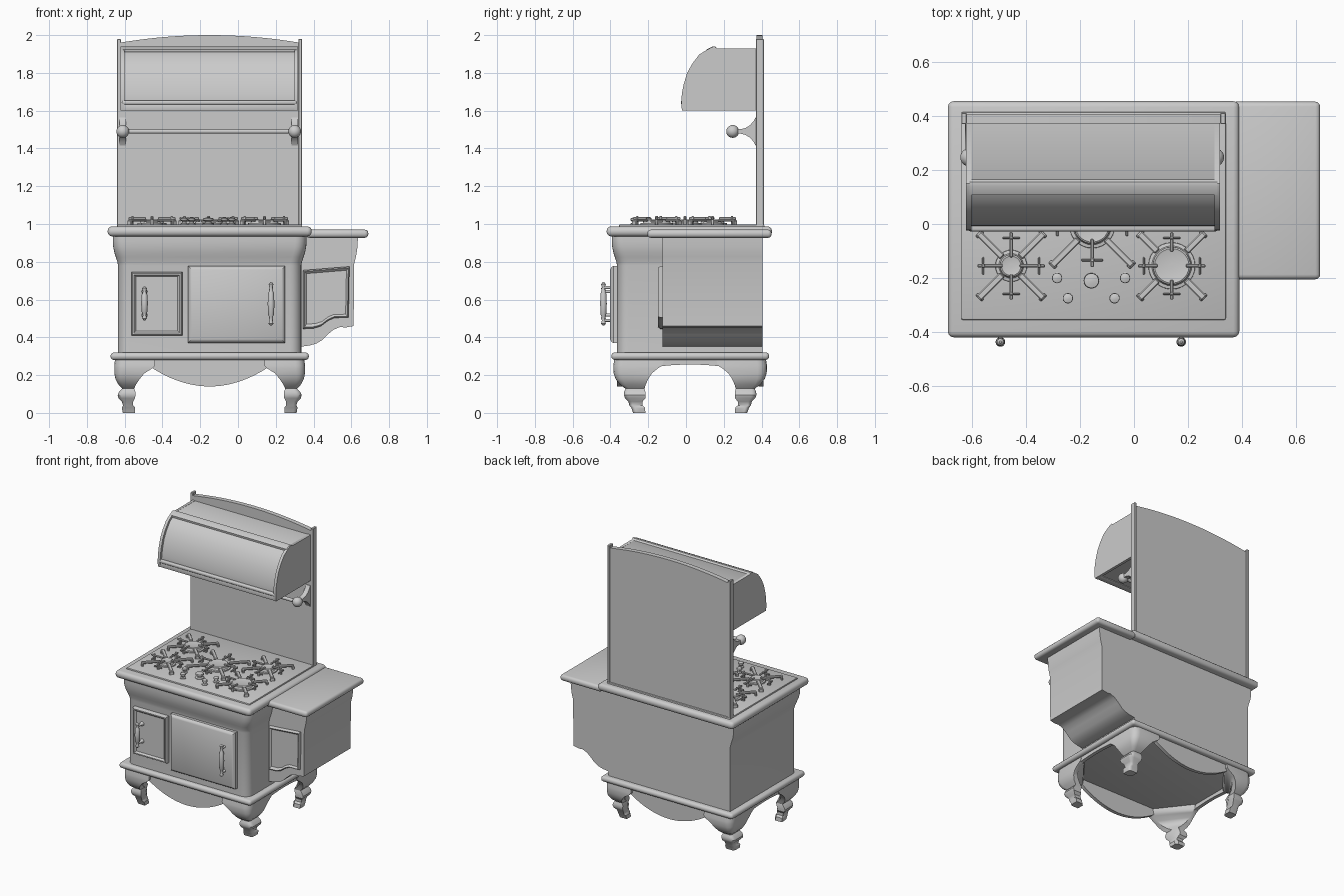
import bpy, bmesh, math
from mathutils import Vector, Matrix

if "Cube" in bpy.data.objects:
    bpy.data.objects.remove(bpy.data.objects["Cube"])

CX, CY = -0.15, 0.022   # centre of the main cabinet


def finish(bm, name):
    bmesh.ops.recalc_face_normals(bm, faces=bm.faces)
    me = bpy.data.meshes.new(name)
    bm.to_mesh(me)
    bm.free()
    ob = bpy.data.objects.new(name, me)
    bpy.context.collection.objects.link(ob)
    return ob


def add_box(bm, lo, hi, bevel=0, seg=3, rot=None):
    lo, hi = Vector(lo), Vector(hi)
    m = Matrix.Translation((lo + hi) / 2)
    if rot:
        m = rot @ m
    vs = bmesh.ops.create_cube(bm, size=1, matrix=m @ Matrix.Diagonal((*(hi - lo), 1)))['verts']
    if bevel:
        es = list({e for v in vs for e in v.link_edges})
        bmesh.ops.bevel(bm, geom=es, offset=bevel, segments=seg, affect='EDGES', profile=0.5)


def box(name, lo, hi, bevel=0, seg=3):
    bm = bmesh.new()
    add_box(bm, lo, hi, bevel, seg)
    return finish(bm, name)


def add_loft(bm, rings):
    vr = [[bm.verts.new(p) for p in r] for r in rings]
    n = len(vr[0])
    for a, b in zip(vr, vr[1:]):
        for i in range(n):
            bm.faces.new((a[i], a[(i + 1) % n], b[(i + 1) % n], b[i]))
    bm.faces.new(vr[0])
    bm.faces.new(vr[-1])


def add_prism(bm, prof, axis, lo, hi):
    place = {'x': lambda p, t: (t, p[0], p[1]), 'y': lambda p, t: (p[0], t, p[1])}[axis]
    add_loft(bm, [[place(p, t) for p in prof] for t in (lo, hi)])


def prism(name, prof, axis, lo, hi):
    bm = bmesh.new()
    add_prism(bm, prof, axis, lo, hi)
    return finish(bm, name)


def add_lathe(bm, prof, origin, axis='z', n=20):
    """prof: (radius, distance along axis)"""
    turn = {'z': Matrix(), 'x': Matrix.Rotation(math.pi / 2, 4, 'Y'),
            'y': Matrix.Rotation(-math.pi / 2, 4, 'X')}[axis]
    add_loft(bm, [[Vector(origin) + turn @ Vector((r * math.cos(k * math.tau / n),
             r * math.sin(k * math.tau / n), h)) for k in range(n)] for r, h in prof])


# Main cabinet: rounded front corners, flared shoulder at the top
def plan(off, z, r=0.06):
    x0, x1, y0, y1 = -0.635 - off, 0.335 + off, -0.365 - off, 0.405
    pts = [(x1, y1, z), (x0, y1, z)]
    for cx, a0 in ((x0 + r, 180), (x1 - r, 270)):
        for k in range(7):
            a = math.radians(a0 + k * 15)
            pts.append((cx + r * math.cos(a), y0 + r + r * math.sin(a), z))
    return pts


bm = bmesh.new()
add_loft(bm, [plan(o, z) for o, z in ((0, .30), (0, .78), (.004, .80), (.012, .825),
                                      (.02, .85), (.026, .88), (.028, .91), (.028, .94))])
finish(bm, "cabinet_body")
box("base_moulding", (-.675, -.395, .28), (.375, .44, .32), .018)
box("cooktop_slab", (-.69, -.42, .935), (.39, .455, .987), .022)
box("cooktop_plate", (-.64, -.355, .98), (.34, .415, .997), .006, 2)

# Side cabinet with scooped underside
prism("side_cabinet", [(.30, .94), (.635, .94), (.633, .88), (.625, .83), (.615, .79), (.612, .46),
      (.57, .452), (.54, .455), (.505, .44), (.475, .415), (.445, .385), (.415, .367),
      (.38, .357), (.33, .35)], 'y', -.125, .405)
box("side_shelf", (.36, -.205, .927), (.69, .453, .97), .018)
door = [(.345, .755), (.59, .775), (.585, .505), (.51, .503), (.475, .487), (.44, .46), (.40, .447), (.345, .445)]
mid = (.475, .63)
inner = [(mid[0] + (x - mid[0]) * .86, mid[1] + (z - mid[1]) * .86) for x, z in door]
bm = bmesh.new()
add_loft(bm, [[(x, -.12, z) for x, z in door], [(x, -.138, z) for x, z in door],
              [(mid[0] + (x - mid[0]) * .95, -.148, mid[1] + (z - mid[1]) * .95) for x, z in door],
              [(x, -.136, z) for x, z in inner]])
finish(bm, "side_door")


# Oven doors: raised rim with bevelled centre panel
def oven_door(name, x0, x1, z0, z1, rim):
    def ring(i, y):
        return [(x0 + i, y, z0 + i), (x1 - i, y, z0 + i), (x1 - i, y, z1 - i), (x0 + i, y, z1 - i)]
    bm = bmesh.new()
    add_loft(bm, [ring(0, -.35), ring(0, -.385)] + [ring(i, y) for i, y in rim])
    finish(bm, name)


oven_door("left_door", -.565, -.295, .41, .745, [(.006, -.395), (.014, -.395), (.024, -.383)])
oven_door("right_door", -.265, .25, .37, .778, [(.008, -.396), (.02, -.402)])

# Door handles: turned grip on two posts
for name, x, z, h in (("left_door_handle", -.495, .58, .09), ("right_door_handle", .175, .577, .115)):
    bm = bmesh.new()
    add_lathe(bm, [(.004, -h), (.013, -h + .01), (.009, -h + .025), (.010, -h * .6), (.015, -h * .5), (.018, 0),
                   (.015, h * .5), (.010, h * .6), (.009, h - .025), (.013, h - .01), (.004, h)], (x, -.437, z), n=14)
    for s in (-1, 1):
        add_lathe(bm, [(.016, 0), (.014, -.01), (.008, -.02), (.008, -.06)], (x, -.38, z + s * (h - .028)), 'y', 12)
    finish(bm, name)

# Cabriole legs: z, outer x, outer y, inner x, inner y, inner thickness
LEG = ((.285, .004, .006, .215, .27, .03), (.25, 0, 0, .215, .26, .03), (.235, 0, 0, .20, .235, .03),
       (.21, 0, .002, .16, .205, .03), (.18, .006, .012, .135, .185, .035), (.15, .022, .035, .115, .172, .045),
       (.128, .042, .065, .105, .165, .05), (.112, .026, .058, .112, .17, .06), (.095, .018, .056, .112, .17, .06),
       (.078, .022, .062, .11, .17, .06), (.06, .04, .08, .10, .155, .05), (.04, .046, .085, .10, .155, .05),
       (.028, .04, .095, .11, .168, .05), (0, .045, .105, .11, .17, .05))
for sx, xn in ((-1, "left"), (1, "right")):
    for sy, yn in ((-1, "front"), (1, "back")):
        bm, rings = bmesh.new(), []
        for z, dx, dy, wx, wy, t in LEG:
            r = min(.05, .3 * (wx - dx))
            uv = [(dx + r - r * math.cos(k * math.pi / 8), dy + r - r * math.sin(k * math.pi / 8)) for k in range(5)]
            uv += [(wx, dy), (wx, dy + t), (dx + t, wy), (dx, wy)]
            rings.append([(CX + sx * (.505 - u), CY + sy * (.407 - v), z) for u, v in uv])
        add_loft(bm, rings)
        finish(bm, f"{yn}_{xn}_leg")

# Aprons: drooping lobe front and back, shallow arch at the sides
lobe = [(CX + .30 * t / 10, .14 + .095 * (t / 10) ** 2) for t in range(-10, 11)]
lobe += [(.20, .29), (-.50, .29)]
prism("front_apron", lobe, 'y', -.365, -.34)
prism("back_apron", lobe, 'y', .385, .41)
arch = [(CY + .18 * t / 6, .256 - .012 * (t / 6) ** 2) for t in range(-6, 7)] + [(CY + .18, .29), (CY - .18, .29)]
prism("left_apron", arch, 'x', -.65, -.625)
prism("right_apron", arch, 'x', .325, .35)

# Backboard with arched crest and side posts
crest = [(CX + .475 * t / 10, 2.0 - .04 * (t / 10) ** 2) for t in range(-10, 11)]
prism("backboard", [(-.625, .96)] + crest + [(.325, .96)], 'y', .372, .405)
for name, x in (("left_post", -.64), ("right_post", .32)):
    box(name, (x, .37, .96), (x + .02, .412, 1.98), .003, 1)

# Warming hood: end cheeks, rolled front, trim lips
curve = [(-.024, 1.655), (-.022, 1.69), (-.012, 1.74), (.006, 1.80), (.034, 1.85), (.07, 1.897), (.11, 1.922), (.14, 1.938)]
side = [(.38, 1.60), (-.02, 1.60), (-.024, 1.62)] + curve + [(.15, 1.94), (.165, 1.93), (.38, 1.93)]
roll = [(.38, 1.605), (-.005, 1.605)] + [(y + .016, z - .008) for y, z in curve] + [(.38, 1.928)]
bm = bmesh.new()
add_prism(bm, roll, 'x', -.61, .31)
finish(bm, "hood_front")
bm = bmesh.new()
for x in (-.622, .298):
    add_prism(bm, side, 'x', x, x + .02)
add_box(bm, (-.62, -.021, 1.60), (.316, .03, 1.635), .005, 2)
add_box(bm, (-.615, -.027, 1.632), (.311, .01, 1.654), .008)
add_prism(bm, [(.11, 1.91), (.108, 1.924), (.14, 1.94), (.155, 1.94), (.17, 1.925)], 'x', -.61, .31)
finish(bm, "hood_frame")

# Towel rail: rod, round ends and flared flat brackets
bm = bmesh.new()
add_lathe(bm, [(.012, -.605), (.012, .30)], (0, .25, 1.49), 'x', 14)
finish(bm, "towel_rail")
half = [(.25, .012), (.29, .012), (.315, .018), (.34, .034), (.358, .055), (.368, .075), (.38, .075)]
flare = [(y, 1.49 + d) for y, d in half] + [(y, 1.49 - d) for y, d in reversed(half)]
for name, x in (("left_rail_bracket", -.61), ("right_rail_bracket", .30)):
    bm = bmesh.new()
    add_prism(bm, flare, 'x', x - .017, x + .017)
    bmesh.ops.create_uvsphere(bm, u_segments=18, v_segments=12, radius=.034, matrix=Matrix.Translation((x, .247, 1.49)))
    finish(bm, name)

# Burners and pan supports
burners = {"front_left": (-.455, -.155, .042, .125), "front_right": (.14, -.155, .07, .125),
           "back_left": (-.455, .14, .06, .125), "back_right": (.14, .14, .045, .125), "centre": (CX - .005, -.005, .068, .155)}
for name, (x, y, r, s) in burners.items():
    bm = bmesh.new()
    add_lathe(bm, [(r + .018, .99), (r + .016, 1.004), (r + .004, 1.006), (r, 1.012), (r, 1.02), (r - .006, 1.024),
                   (r - .012, 1.022), (.005, 1.022)], (x, y, 0), n=28)
    finish(bm, name + "_burner")
    bm = bmesh.new()
    for k in range(4):
        at = Matrix.Translation((x, y, 0))
        rot = at @ Matrix.Rotation(k * math.pi / 2, 4, 'Z')
        diag = at @ Matrix.Rotation((k + .5) * math.pi / 2, 4, 'Z')
        # diagonal arm, foot, then straight finger with crosspiece
        add_box(bm, (r + .005, -.012, 1.012), (s * 1.36, .012, 1.026), .004, 1, diag)
        add_box(bm, (s * 1.26, -.016, .99), (s * 1.38, .016, 1.02), .004, 1, diag)
        add_box(bm, (r * .75, -.006, 1.024), (s, .006, 1.036), .003, 1, rot)
        add_box(bm, (s * .78, -.008, .99), (s * .88, .008, 1.042), .003, 1, rot)
        add_box(bm, (s * .80, -s * .26, 1.008), (s * .86, s * .26, 1.02), .003, 1, rot)
    finish(bm, name + "_grate")

# Control knobs
for i, (x, y, r) in enumerate(((-.285, -.20, .02), (-.245, -.275, .02), (-.158, -.21, .03), (-.072, -.275, .02), (-.033, -.20, .02))):
    bm = bmesh.new()
    add_lathe(bm, [(r, .99), (r, 1.002), (r * .6, 1.006), (r * .6, 1.014), (r * .95, 1.02), (r * .9, 1.03), (r * .3, 1.034)], (x, y, 0), n=18)
    finish(bm, f"control_knob_{i + 1}")

# Smooth shading with sharp edges kept
for ob in bpy.context.collection.objects:
    ob.select_set(True)
    bpy.context.view_layer.objects.active = ob
bpy.ops.object.shade_smooth_by_angle(angle=math.radians(35))
